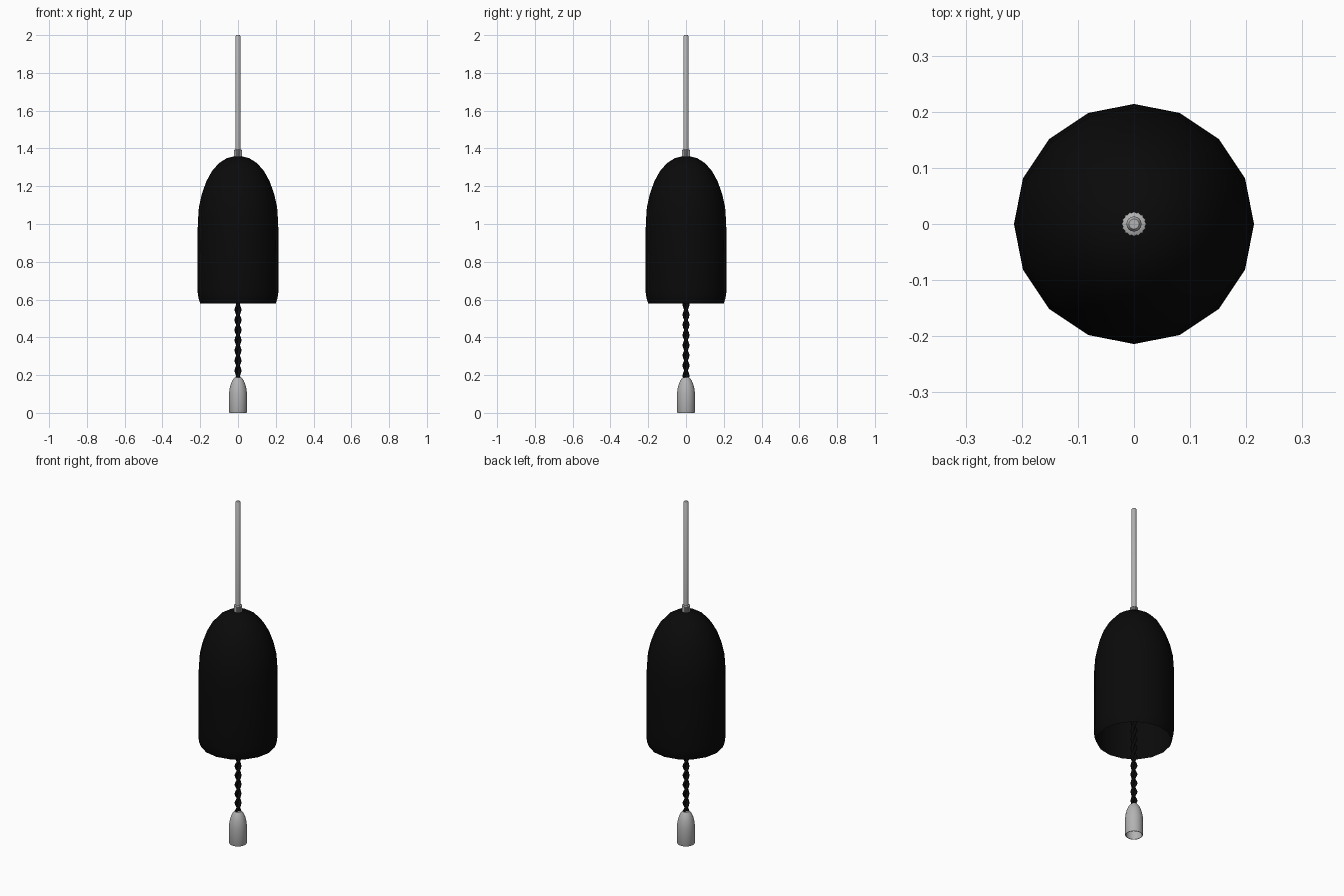
import bpy, bmesh
from math import sin, cos, pi, radians

cube = bpy.data.objects.get("Cube")
if cube:
    bpy.data.objects.remove(cube, do_unlink=True)


def material(name, value):
    m = bpy.data.materials.new(name)
    m.use_nodes = True
    colour = (value, value, value, 1)
    m.diffuse_color = colour
    m.node_tree.nodes["Principled BSDF"].inputs["Base Color"].default_value = colour
    return m


black = material("matte black", 0.003)
grey = material("light grey metal", 0.45)


def finish(name, bm, mat, angle=40):
    bmesh.ops.recalc_face_normals(bm, faces=bm.faces)
    mesh = bpy.data.meshes.new(name)
    bm.to_mesh(mesh)
    bm.free()
    mesh.materials.append(mat)
    ob = bpy.data.objects.new(name, mesh)
    bpy.context.collection.objects.link(ob)
    bpy.ops.object.select_all(action='DESELECT')
    ob.select_set(True)
    bpy.context.view_layer.objects.active = ob
    bpy.ops.object.shade_smooth_by_angle(angle=radians(angle))
    return ob


def lathe(name, profile, sides, mat, knurl=0):
    """Spin (radius, z) points; zero radius closes on the axis."""
    bm = bmesh.new()
    rings = []
    for r, z in profile:
        if r == 0:
            rings.append([bm.verts.new((0, 0, z))] * sides)
            continue
        ring = []
        for i in range(sides):
            a = 2 * pi * i / sides
            rr = r - knurl * (i % 2)
            ring.append(bm.verts.new((rr * cos(a), rr * sin(a), z)))
        rings.append(ring)
    for lower, upper in zip(rings, rings[1:]):
        for i in range(sides):
            j = (i + 1) % sides
            quad = (lower[i], lower[j], upper[j], upper[i])
            bm.faces.new(list(dict.fromkeys(quad)))
    return finish(name, bm, mat)


# Hollow bell-shaped shade: inner wall, rim, outer wall
outer = [(0.2, 0.58), (0.209, 0.605), (0.214, 0.64), (0.214, 0.82), (0.213, 1.0),
         (0.207, 1.09), (0.191, 1.16), (0.168, 1.225), (0.138, 1.28),
         (0.1, 1.323), (0.06, 1.348), (0.02, 1.358), (0, 1.358)]
inner = [(max(r - 0.008, 0), z - 0.008 * (z > 1.1)) for r, z in outer[1:]]
lathe("shade", inner[::-1] + outer, 16, black)

# Knurled collar and hanging rod
lathe("collar", [(0, 1.35), (0.022, 1.35), (0.022, 1.391), (0.013, 1.395), (0, 1.395)],
      32, grey, 0.002)
lathe("rod", [(0, 1.38), (0.0135, 1.38), (0.0135, 1.994), (0.009, 2.0), (0, 2.0)], 16, grey)

# Twisted two-strand pull cord
def strand(name, phase):
    low, high, steps, sides, turns = 0.17, 1.352, 150, 8, 11
    bm = bmesh.new()
    rings = []
    for s in range(steps + 1):
        t = s / steps
        a = phase + 2 * pi * turns * t
        cx, cy = 0.0085 * cos(a), 0.0085 * sin(a)
        z = low + (high - low) * t
        rings.append([bm.verts.new((cx + 0.0095 * cos(2 * pi * k / sides),
                                    cy + 0.0095 * sin(2 * pi * k / sides), z))
                      for k in range(sides)])
    for p, q in zip(rings, rings[1:]):
        for k in range(sides):
            j = (k + 1) % sides
            bm.faces.new((p[k], p[j], q[j], q[k]))
    bm.faces.new(rings[0])
    bm.faces.new(rings[-1])
    finish(name, bm, black, 60)


strand("cord_strand_a", 0)
strand("cord_strand_b", pi)

# Hollow pull knob
knob = [(0.046, 0), (0.048, 0.005), (0.048, 0.1), (0.045, 0.125), (0.039, 0.15),
        (0.03, 0.172), (0.019, 0.187), (0, 0.19)]
cavity = [(0, 0.17), (0.025, 0.16), (0.04, 0.115), (0.043, 0.09), (0.043, 0)]
lathe("pull_knob", cavity + knob, 24, grey)
